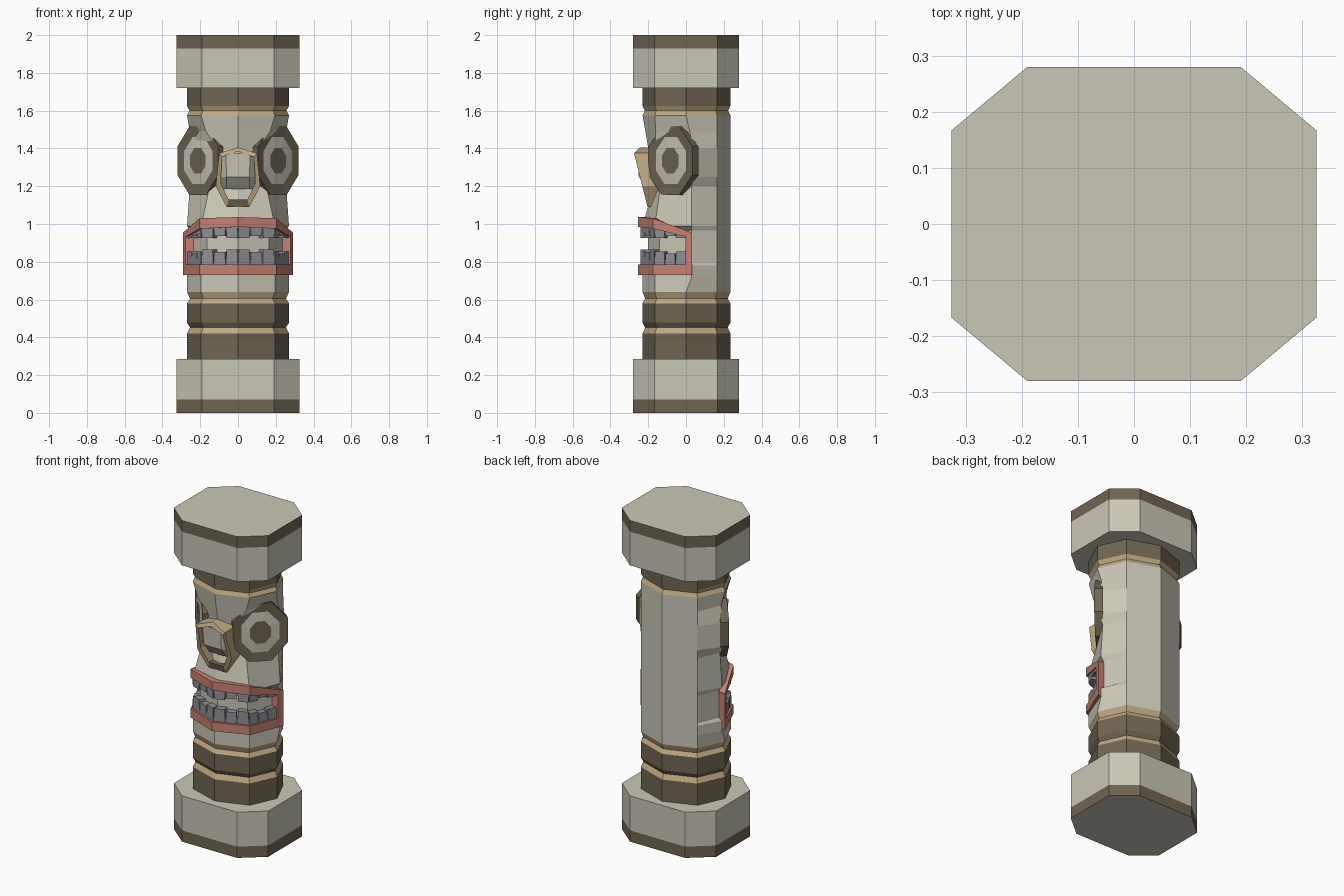
import bpy, bmesh, math
from mathutils import Vector

if "Cube" in bpy.data.objects:
    bpy.data.objects.remove(bpy.data.objects["Cube"])


def material(name, rgb):
    m = bpy.data.materials.new(name)
    m.diffuse_color = (*rgb, 1)
    m.use_nodes = True
    m.node_tree.nodes["Principled BSDF"].inputs["Base Color"].default_value = m.diffuse_color
    return m


STONE = material("stone", (0.59, 0.57, 0.47))
BROWN = material("brown", (0.16, 0.13, 0.085))
TAN = material("tan", (0.53, 0.40, 0.23))
RED = material("red", (0.58, 0.22, 0.17))
TOOTH = material("tooth_grey", (0.28, 0.28, 0.30))


def loft(name, rings, bands, ends=None, closed=False):
    """Skin equal-length rings; bands = material per strip, ends = cap materials."""
    mats = [STONE, BROWN, TAN, RED, TOOTH]
    bm = bmesh.new()
    vs = [[bm.verts.new(p) for p in r] for r in rings]
    n = len(rings[0])
    for i in range(len(rings) if closed else len(rings) - 1):
        a, b = vs[i], vs[(i + 1) % len(vs)]
        for j in range(n):
            k = (j + 1) % n
            f = bm.faces.new((a[j], a[k], b[k], b[j]))
            f.material_index = mats.index(bands[i % len(bands)])
    if not closed:
        ends = ends or (bands[0], bands[-1])
        for r, m in zip((vs[0], vs[-1]), ends):
            bm.faces.new(r).material_index = mats.index(m)
    bmesh.ops.recalc_face_normals(bm, faces=bm.faces)
    me = bpy.data.meshes.new(name)
    bm.to_mesh(me)
    bm.free()
    for m in mats:
        me.materials.append(m)
    ob = bpy.data.objects.new(name, me)
    bpy.context.collection.objects.link(ob)
    return ob


def mirrored(half):
    """Complete a ring running from the front centre to the back centre."""
    return half + [(-x, y, z) for x, y, z in half[-2:0:-1]]


# Base and top blocks: elongated octagons
def block_ring(z):
    q = [(0.19, -0.28), (0.325, -0.167), (0.325, 0.167), (0.19, 0.28)]
    return [(x, y, z) for x, y in q] + [(-x, y, z) for x, y in q[::-1]]


loft("base_block", [block_ring(z) for z in (0, 0.07, 0.285)], [BROWN, STONE], (STONE, STONE))
loft("top_block", [block_ring(z) for z in (1.72, 1.93, 2.0)], [STONE, BROWN], (STONE, STONE))


# Column: eight-sided, corners on the axes
def col_ring(z, f=-0.23, a=(0.195, -0.165), s=(0.27, 0.0), k=1.0):
    half = [(0, f), a, s, (0.195, 0.165), (0, 0.235)]
    return mirrored([(x * k, y * k, z) for x, y in half])


loft("lower_column", [col_ring(0.285), col_ring(0.42), col_ring(0.452, k=0.94), col_ring(0.478),
                      col_ring(0.58), col_ring(0.605, k=0.94), col_ring(0.64)],
     [BROWN, TAN, BROWN, BROWN, TAN, TAN])
loft("upper_column", [col_ring(1.575), col_ring(1.60, k=0.95), col_ring(1.625), col_ring(1.72)],
     [TAN, TAN, BROWN])

# Carved face section: mouth recess, cheeks, eye mounts, forehead
A, S = (0.195, -0.165), (0.27, 0.03)
face = [col_ring(0.64), col_ring(0.72, -0.23, A, S), col_ring(0.78, -0.23, A, S),
        col_ring(0.795, -0.2, (0.165, -0.14), (0.25, 0.03)),
        col_ring(0.965, -0.2, (0.165, -0.14), (0.25, 0.03)),
        col_ring(0.99, -0.23, A, S),
        col_ring(1.20, -0.17, (0.15, -0.135), (0.255, 0.03)),
        col_ring(1.25, -0.18, (0.11, -0.165), (0.29, 0.04)),
        col_ring(1.40, -0.20, (0.11, -0.165), (0.29, 0.04)),
        col_ring(1.49, -0.215, (0.17, -0.16), (0.255, 0.02)),
        col_ring(1.575)]
loft("face", face, [STONE])

# Eyes: octagonal discs facing diagonally outward
for s, side in ((1, "right"), (-1, "left")):
    c = Vector((0.21 * s, -0.08, 1.335))
    nrm = Vector((0.73 * s, -0.68, 0))
    u = Vector((0.68 * s, 0.73, 0))

    def eye_ring(k, depth):
        pts = []
        for i in range(8):
            t = math.radians(22.5 + 45 * i)
            pts.append(c + nrm * depth + u * (0.172 * k * math.cos(t))
                       + Vector((0, 0, 0.195 * k * math.sin(t))))
        return pts

    loft("eye_" + side, [eye_ring(1, -0.045), eye_ring(1, 0.004), eye_ring(0.69, 0.0),
                         eye_ring(0.38, 0.004)], [BROWN, BROWN, STONE], (BROWN, BROWN))


# Nose frame: tan rim, leaning back towards its lower end
def lean(z):
    return -0.275 + max(0, 1.375 - z) * 0.25 + max(0, z - 1.375) * 1.0


outer = [(0, 1.405), (0.10, 1.375), (0.118, 1.20), (0.06, 1.09)]
inner = [(0, 1.385), (0.085, 1.355), (0.092, 1.215), (0.05, 1.13)]
sections = []
for (xo, zo), (xi, zi) in zip(outer, inner):
    sections.append([(xo, lean(zo), zo), (xi, lean(zi), zi), (xi, -0.14, zi), (xo, -0.14, zo)])
sections += [[(-x, y, z) for x, y, z in r] for r in sections[:0:-1]]
frame = loft("nose_frame", sections, [TAN, TAN, TAN, BROWN, TAN, TAN, TAN], closed=True)


# Nose: three-sided front, cut back underneath
def nose_ring(z, y, w):
    return [(-0.09, y + 0.03, z), (-w, y, z), (w, y, z), (0.09, y + 0.03, z),
            (0.09, -0.13, z), (-0.09, -0.13, z)]


loft("nose", [nose_ring(1.185, -0.195, 0.06), nose_ring(1.25, -0.25, 0.06),
              nose_ring(1.375, -0.26, 0.065)], [STONE])

# Lips: bars bent around the front of the column
lip_path = [(-0.29, 0.03), (-0.205, -0.175), (0, -0.255), (0.205, -0.175), (0.29, 0.03)]


def lip(name, heights):
    rings = []
    for (x, y), (lo, hi) in zip(lip_path, heights):
        ix, iy = x * 0.83, y * 0.8 if y < 0 else y
        rings.append([(x, y, lo), (x, y, hi), (ix, iy, hi), (ix, iy, lo)])
    loft(name, rings, [RED])


lip("upper_lip", [(0.925, 0.955), (0.975, 1.03), (0.985, 1.037), (0.975, 1.03), (0.925, 0.955)])
lip("lower_lip", [(0.73, 0.785)] * 5)
for s, side in ((1, "right"), (-1, "left")):
    corner = [(0.29, 0.032), (0.278, -0.002), (0.235, 0.0), (0.235, 0.032)]
    loft("mouth_corner_" + side, [[(x * s, y, z) for x, y in corner] for z in (0.73, 0.953)], [RED])

# Teeth: three blocks on each straight run of the jaw, upper and lower
jaw = [Vector((0, -0.242)), Vector((0.195, -0.168)), Vector((0.268, 0.0))]


def tooth(name, p, q, lo, hi, s, lower):
    def ring(z, shrink):
        m = (p + q) / 2
        a, b = m + (p - m) * shrink, m + (q - m) * shrink
        return [(v.x * s, v.y, z) for v in (a, b, b * 0.8, a * 0.8)]
    k0, k1 = (0.98, 0.86) if lower else (0.86, 0.98)
    loft(name, [ring(lo, k0), ring(hi, k1)], [TOOTH])


for s, side in ((1, "right"), (-1, "left")):
    for run in range(2):
        for i in range(3):
            p = jaw[run].lerp(jaw[run + 1], i / 3)
            q = jaw[run].lerp(jaw[run + 1], (i + 1) / 3)
            tag = f"{side}_{run * 3 + i + 1}"
            drop = 0.012 * (i % 2)
            top = 0.99 if run == 0 else 0.975 - 0.012 * i
            tooth("upper_tooth_" + tag, p, q, 0.925 + drop, top, s, False)
            tooth("lower_tooth_" + tag, p, q, 0.78, 0.865 - drop - 0.01 * run, s, True)
